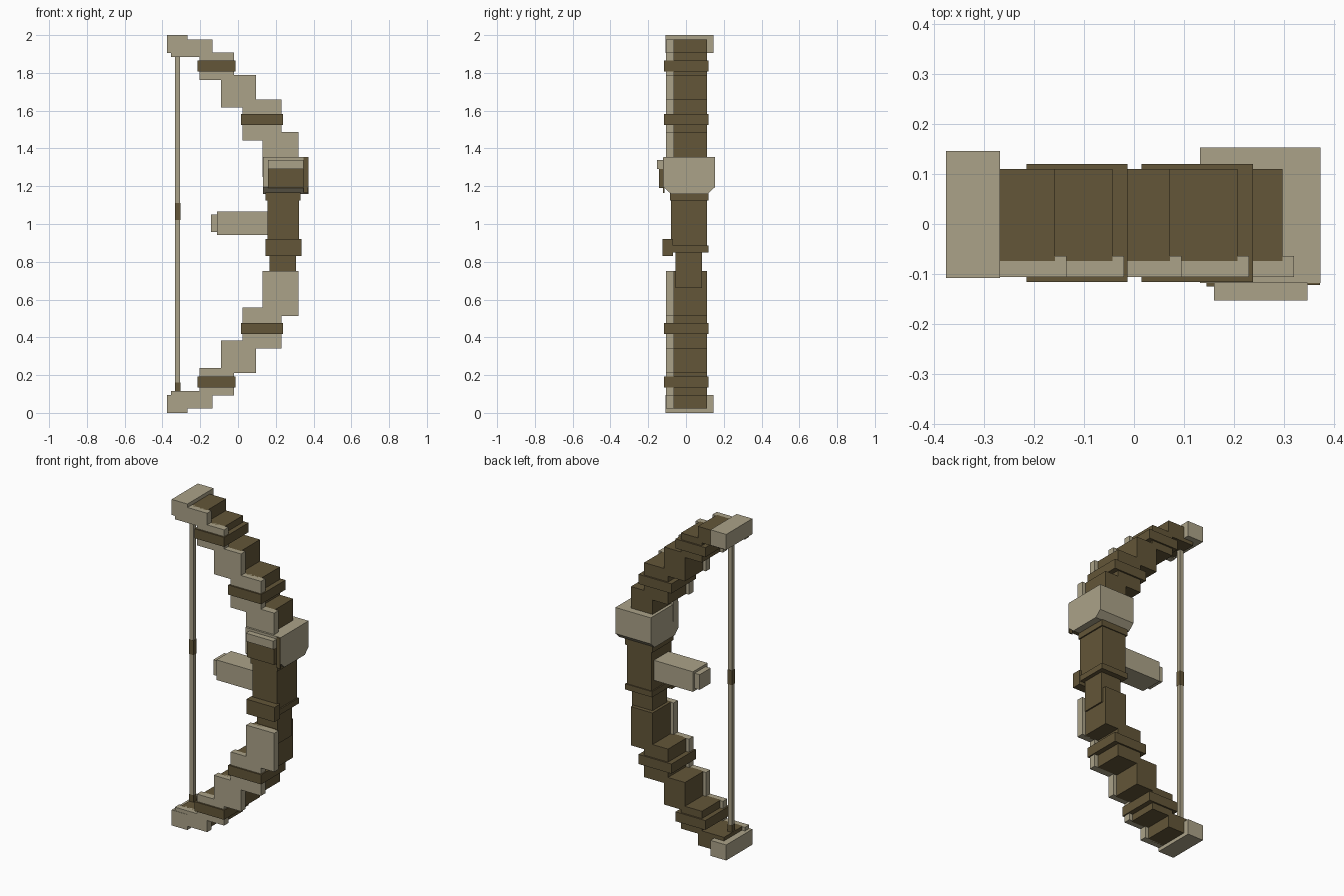
import bpy, bmesh

if "Cube" in bpy.data.objects:
    bpy.data.objects.remove(bpy.data.objects["Cube"])


def material(name, rgb):
    m = bpy.data.materials.new(name)
    m.diffuse_color = (*rgb, 1)
    m.use_nodes = True
    m.node_tree.nodes["Principled BSDF"].inputs["Base Color"].default_value = m.diffuse_color
    return m


PALE = material("pale_bone", (0.41, 0.365, 0.25))
DARK = material("dark_wood", (0.125, 0.093, 0.04))


def finish(name, bm, mat):
    bmesh.ops.recalc_face_normals(bm, faces=bm.faces)
    mesh = bpy.data.meshes.new(name)
    bm.to_mesh(mesh)
    bm.free()
    mesh.materials.append(mat)
    ob = bpy.data.objects.new(name, mesh)
    bpy.context.collection.objects.link(ob)
    return ob


def box(name, x, y, z, mat):
    bm = bmesh.new()
    bmesh.ops.create_cube(bm, size=1)
    for v in bm.verts:
        for i, (lo, hi) in enumerate((x, y, z)):
            v.co[i] = lo if v.co[i] < 0 else hi
    return finish(name, bm, mat)


def limb_box(name, x, y, z, mat):
    # Upper limb part and its mirror image in the lower limb
    box("upper_" + name, x, y, z, mat)
    box("lower_" + name, x, y, (2 - z[1], 2 - z[0]), mat)


# Stepped limbs: wooden core with a pale facing in front
steps = [((-0.355, -0.135), (1.883, 1.978)),
         ((-0.205, -0.02), (1.763, 1.907)),
         ((-0.09, 0.095), (1.617, 1.79)),
         ((0.025, 0.23), (1.443, 1.658)),
         ((0.13, 0.32), (1.25, 1.487))]
for i, (x, z) in enumerate(steps, 1):
    limb_box(f"limb_core_{i}", (x[0] + 0.02, x[1] - 0.023), (-0.074, 0.11), z, DARK)
    limb_box(f"limb_facing_{i}", x, (-0.106, -0.064), z, PALE)

# Limb tips and wrapped bands
limb_box("tip", (-0.375, -0.268), (-0.108, 0.146), (1.905, 2.0), PALE)
limb_box("outer_band", (-0.215, -0.013), (-0.116, 0.12), (1.808, 1.866), DARK)
limb_box("inner_band", (0.015, 0.238), (-0.116, 0.12), (1.523, 1.582), DARK)

# Grip with collars and lower neck
box("grip", (0.155, 0.322), (-0.08, 0.112), (0.86, 1.2), DARK)
box("grip_lower_collar", (0.147, 0.33), (-0.086, 0.118), (0.85, 0.885), DARK)
box("grip_upper_collar", (0.145, 0.33), (-0.086, 0.118), (1.125, 1.19), DARK)
box("grip_front_guard", (0.145, 0.335), (-0.125, -0.07), (0.83, 0.92), DARK)
box("grip_neck", (0.168, 0.306), (-0.055, 0.085), (0.66, 0.87), DARK)

# Head block: profile with bevelled lower edges, extruded across x
profile = [(-0.08, 1.16), (0.115, 1.16), (0.153, 1.195), (0.153, 1.355),
           (-0.118, 1.355), (-0.118, 1.195)]
bm = bmesh.new()
face = bm.faces.new([bm.verts.new((0.132, y, z)) for y, z in profile])
ext = bmesh.ops.extrude_face_region(bm, geom=[face])["geom"]
bmesh.ops.translate(bm, vec=(0.24, 0, 0),
                    verts=[g for g in ext if isinstance(g, bmesh.types.BMVert)])
finish("head_block", bm, PALE)
box("head_front_cap", (0.16, 0.346), (-0.153, -0.11), (1.29, 1.34), PALE)
box("head_front_panel", (0.16, 0.346), (-0.143, -0.11), (1.19, 1.29), DARK)
box("head_edge_strip", (0.346, 0.371), (-0.122, -0.115), (1.165, 1.353), DARK)

# Rest block reaching toward the string
box("rest_arm", (-0.11, 0.17), (-0.052, 0.09), (0.942, 1.065), PALE)
box("rest_end", (-0.144, -0.1), (-0.034, 0.073), (0.957, 1.05), PALE)

# String with wrapped sections
box("string", (-0.333, -0.306), (0.005, 0.031), (0.09, 1.91), PALE)
box("string_middle_wrap", (-0.334, -0.305), (0.004, 0.032), (1.02, 1.11), DARK)
box("string_lower_wrap", (-0.334, -0.305), (0.004, 0.032), (0.11, 0.16), DARK)
